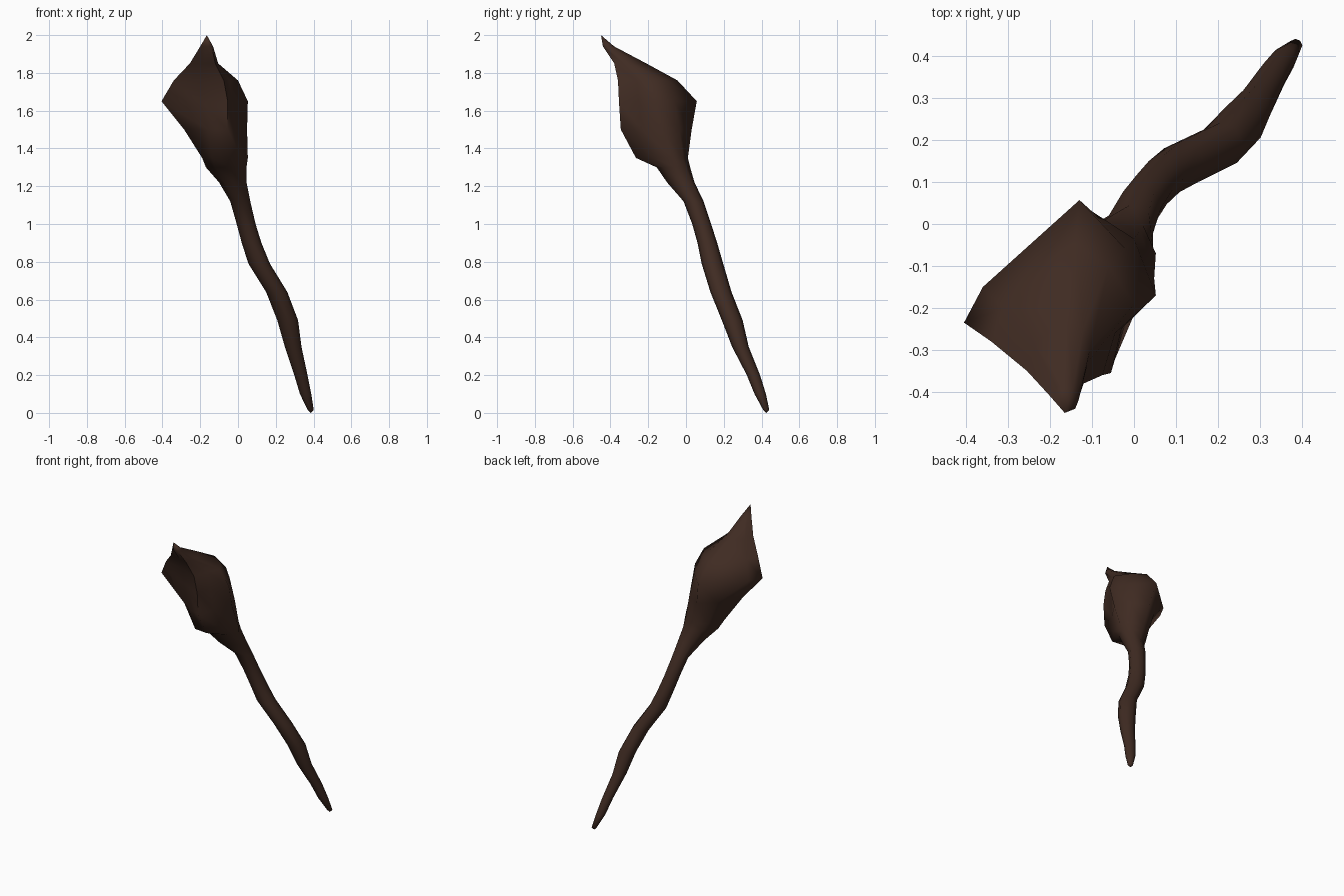
import bpy, bmesh, math

wood = bpy.data.materials.new("dark brown wood")
wood.diffuse_color = (0.05, 0.024, 0.016, 1)

SIDES = 8

# Handle stations: x, y, z, radius
handle = [
    (0.385, 0.425, 0.015, 0.016), (0.358, 0.393, 0.10, 0.030),
    (0.333, 0.357, 0.20, 0.035), (0.292, 0.288, 0.35, 0.044),
    (0.263, 0.245, 0.49, 0.055), (0.205, 0.185, 0.64, 0.056),
    (0.112, 0.140, 0.79, 0.057), (0.072, 0.113, 0.90, 0.052),
    (0.043, 0.083, 1.00, 0.050), (0.012, 0.040, 1.12, 0.053),
]

# Head sections: z, then points running left, back left, back, back groove,
# right, side groove, front right lobe, front hollow
head = [
    (1.22, [(-.10, -.05), (-.06, .02), (-.01, .045), (.035, .03),
            (.045, -.02), (.03, -.07), (-.02, -.10), (-.07, -.10)]),
    (1.30, [(-.17, -.10), (-.11, -.01), (-.05, .022), (.02, .0),
            (.045, -.06), (.02, -.12), (-.04, -.155), (-.12, -.155)]),
    (1.35, [(-.19, -.14), (-.14, -.03), (-.07, .01), (.015, -.015),
            (.052, -.07), (.02, -.17), (-.05, -.265), (-.14, -.255)]),
    (1.50, [(-.285, -.19), (-.20, -.05), (-.10, .03), (.0, -.035),
            (.048, -.13), (-.02, -.235), (-.055, -.345), (-.16, -.30)]),
    (1.65, [(-.405, -.235), (-.36, -.15), (-.13, .057), (-.02, -.06),
            (.052, -.17), (-.03, -.25), (-.055, -.355), (-.20, -.285)]),
    (1.76, [(-.34, -.28), (-.31, -.20), (-.14, -.045), (-.06, -.10),
            (.0, -.19), (-.045, -.26), (-.075, -.36), (-.20, -.305)]),
    (1.85, [(-.255, -.35), (-.235, -.29), (-.16, -.21), (-.12, -.25),
            (-.105, -.30), (-.11, -.33), (-.12, -.38), (-.18, -.365)]),
    (1.94, [(-.20, -.41), (-.185, -.39), (-.165, -.38), (-.145, -.39),
            (-.135, -.40), (-.132, -.42), (-.14, -.44), (-.17, -.44)]),
]

# Knobbly club: one skin lofted through the handle and head sections
rings = []
for x, y, z, r in handle:
    angles = [math.pi - 2 * math.pi * i / SIDES for i in range(SIDES)]
    rings.append([(x + r * math.cos(a), y + r * math.sin(a), z) for a in angles])
for z, points in head:
    rings.append([(x, y, z) for x, y in points])

bm = bmesh.new()
loops = [[bm.verts.new(p) for p in ring] for ring in rings]
for lower, upper in zip(loops, loops[1:]):
    for i in range(SIDES):
        j = (i + 1) % SIDES
        bm.faces.new((lower[i], upper[i], upper[j], lower[j]))

# Pointed ends: handle foot and hooked tip
foot = bm.verts.new((0.385, 0.425, 0.0))
tip = bm.verts.new((-0.165, -0.45, 2.0))
for i in range(SIDES):
    j = (i + 1) % SIDES
    bm.faces.new((foot, loops[0][i], loops[0][j]))
    bm.faces.new((tip, loops[-1][j], loops[-1][i]))
bmesh.ops.recalc_face_normals(bm, faces=bm.faces[:])

mesh = bpy.data.meshes.new("wooden_club")
bm.to_mesh(mesh)
bm.free()
mesh.materials.append(wood)
club = bpy.data.objects.new("wooden_club", mesh)
bpy.context.collection.objects.link(club)

bpy.context.view_layer.objects.active = club
club.select_set(True)
bpy.ops.object.shade_smooth_by_angle(angle=math.radians(85))
